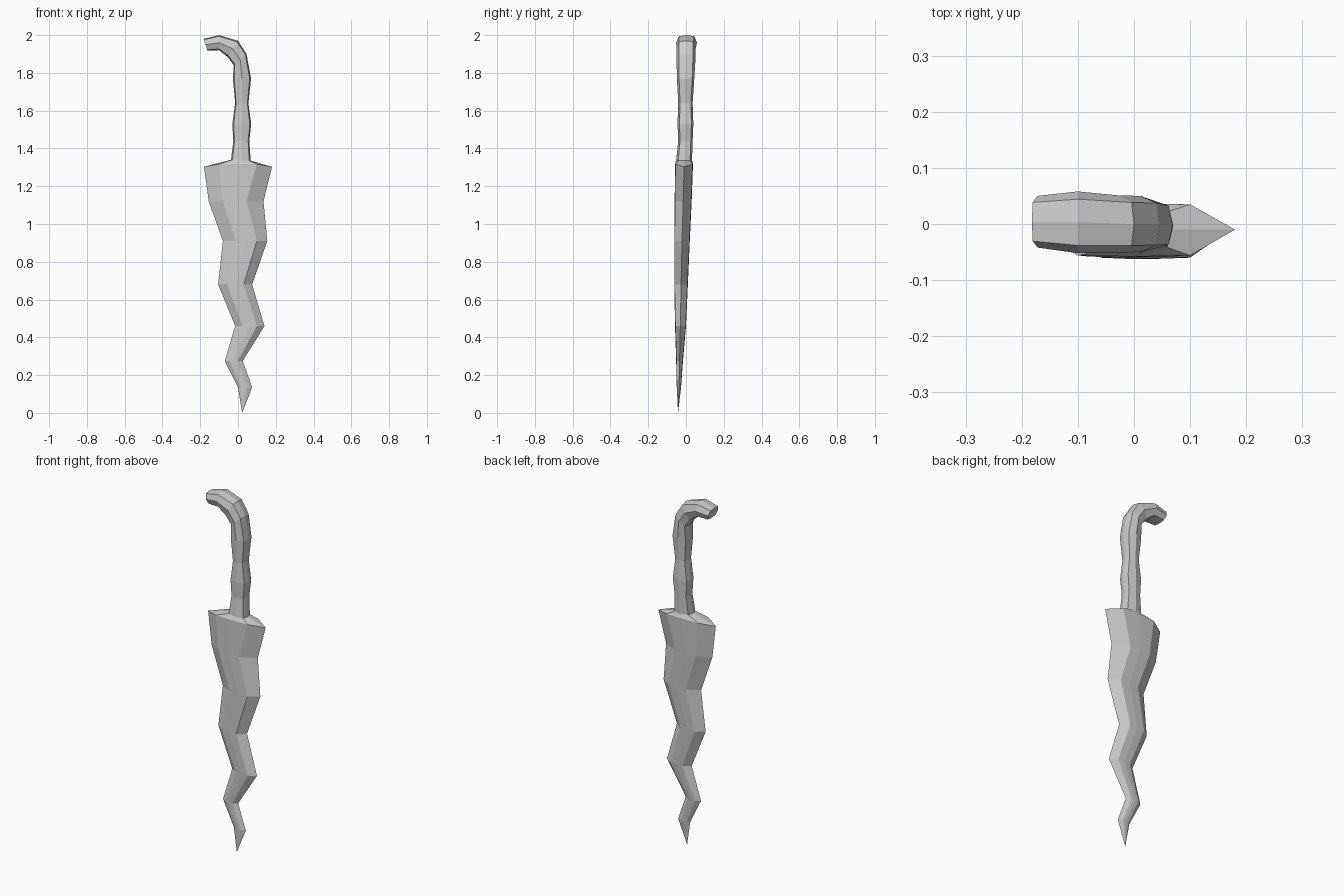
import bpy
import bmesh
from mathutils import Vector

default_cube = bpy.data.objects.get("Cube")
if default_cube:
    bpy.data.objects.remove(default_cube, do_unlink=True)

# One plain grey for the whole dagger
grey = bpy.data.materials.new("plain_grey")
grey.use_nodes = True
colour = (0.6, 0.6, 0.6, 1.0)
grey.diffuse_color = colour
grey.node_tree.nodes["Principled BSDF"].inputs["Base Color"].default_value = colour


def blade_ring(z, left, ridge_left, ridge_right, right, front, edge, back, lift=0.0):
    """Flattened eight-point section: two sharp edges, a flat front and back."""
    middle = (ridge_left + ridge_right) / 2
    top = z + lift
    return [
        Vector((left, edge, z)),
        Vector((ridge_left, front, top)),
        Vector((middle, front - 0.002, top)),
        Vector((ridge_right, front, top)),
        Vector((right, edge, z)),
        Vector((ridge_right, back, top)),
        Vector((middle, back + 0.002, top)),
        Vector((ridge_left, back, top)),
    ]


def grip_ring(inner, outer, half_depth, centre_y):
    """Bevelled eight-point section spanning two points of the grip outline."""
    inner = Vector((inner[0], centre_y, inner[1]))
    outer = Vector((outer[0], centre_y, outer[1]))
    middle, reach = (inner + outer) / 2, (outer - inner) / 2
    profile = ((-1, 0), (-.85, -.75), (0, -1), (.85, -.75),
               (1, 0), (.85, .75), (0, 1), (-.85, .75))
    return [middle + reach * across + Vector((0, half_depth * deep, 0))
            for across, deep in profile]


def loft(name, rings, tip=None, close_end=False):
    """Skin a row of rings, with an optional point at the start and cap at the end."""
    bm = bmesh.new()
    loops = [[bm.verts.new(point) for point in ring] for ring in rings]
    count = len(loops[0])
    for lower, upper in zip(loops, loops[1:]):
        for i in range(count):
            j = (i + 1) % count
            bm.faces.new((lower[i], lower[j], upper[j], upper[i]))
    if tip:
        point = bm.verts.new(tip)
        for i in range(count):
            bm.faces.new((point, loops[0][(i + 1) % count], loops[0][i]))
    if close_end:
        bm.faces.new(loops[-1])
    bmesh.ops.recalc_face_normals(bm, faces=bm.faces)
    mesh = bpy.data.meshes.new(name)
    bm.to_mesh(mesh)
    bm.free()
    mesh.materials.append(grey)
    obj = bpy.data.objects.new(name, mesh)
    bpy.context.collection.objects.link(obj)
    return obj


# Wavy blade, from just above the tip to the shoulders
blade = [
    blade_ring(.135, 0, .015, .05, .075, -.047, -.037, -.028),
    blade_ring(.275, -.07, -.045, 0, .025, -.05, -.034, -.018),
    blade_ring(.46, -.015, .025, .1, .14, -.056, -.03, -.002),
    blade_ring(.68, -.105, -.06, .03, .075, -.06, -.026, .008),
    blade_ring(.91, -.08, -.01, .1, .155, -.06, -.021, .018),
    blade_ring(1.12, -.155, -.08, .045, .135, -.058, -.015, .028),
    blade_ring(1.303, -.18, -.1, .1, .18, -.056, -.01, .035, lift=.014),
]

# Grip with two swellings, curling over into the hooked pommel
grip = [
    grip_ring((-.037, 1.34), (.067, 1.335), .042, -.01),
    grip_ring((-.025, 1.44), (.06, 1.44), .038, -.003),
    grip_ring((-.03, 1.53), (.07, 1.53), .042, -.003),
    grip_ring((-.015, 1.64), (.055, 1.64), .038, -.003),
    grip_ring((-.027, 1.77), (.069, 1.77), .046, -.002),
    grip_ring((-.022, 1.84), (.045, 1.9), .05, 0),
    grip_ring((-.055, 1.885), (0, 1.97), .051, 0),
    grip_ring((-.1, 1.92), (-.1, 2.0), .055, .003),
    grip_ring((-.162, 1.918), (-.182, 1.98), .046, .004),
]

# The grip starts on the shoulders, so the two parts meet edge to edge
loft("blade", blade + grip[:1], tip=Vector((.022, -.042, 0)))
loft("grip", grip, close_end=True)
